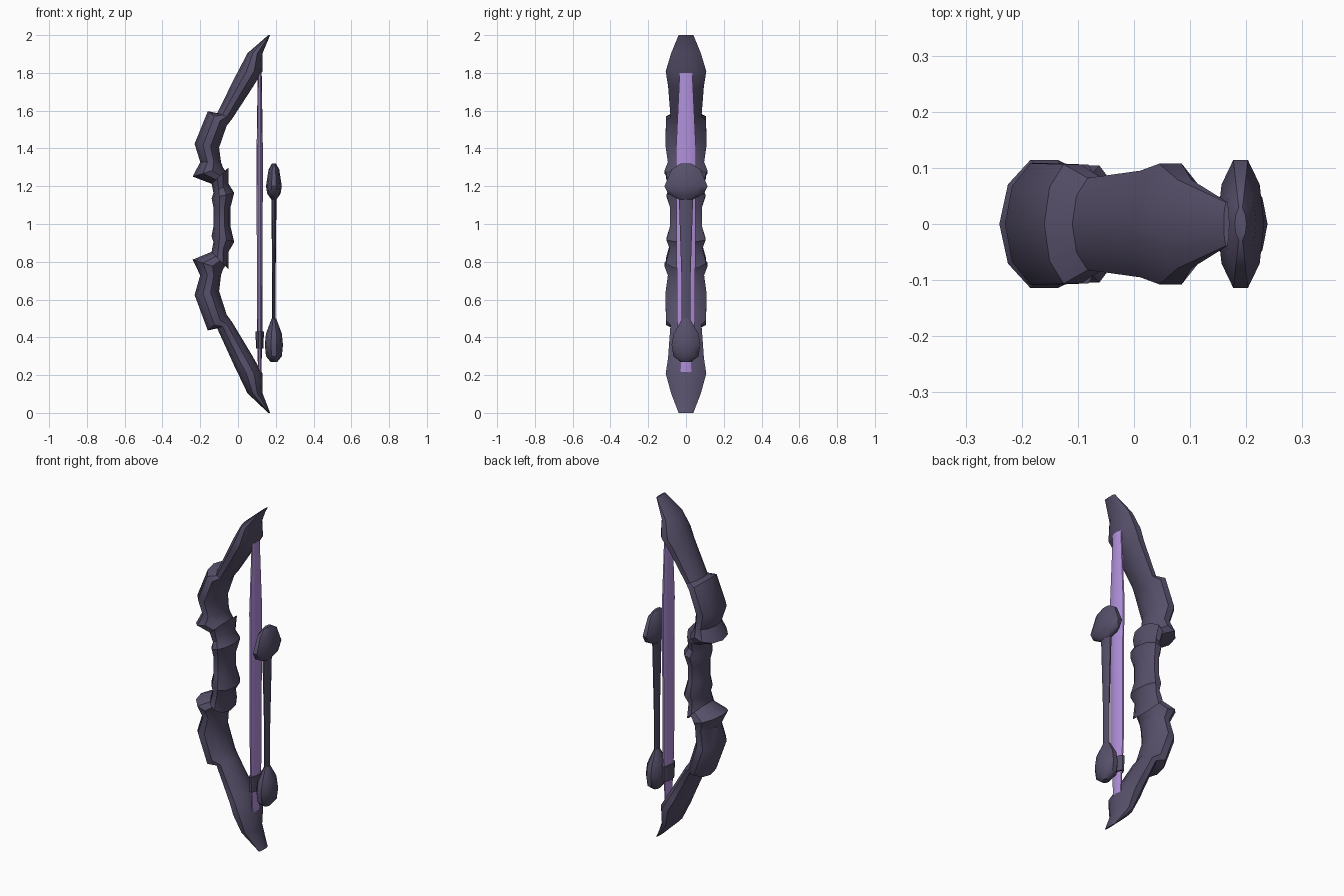
import bpy
import bmesh
from math import cos, sin, hypot, radians, tau

default_cube = bpy.data.objects.get("Cube")
if default_cube:
    bpy.data.objects.remove(default_cube, do_unlink=True)


def make_material(name, colour):
    material = bpy.data.materials.new(name)
    material.use_nodes = True
    material.diffuse_color = colour
    shader = material.node_tree.nodes["Principled BSDF"]
    shader.inputs["Base Color"].default_value = colour
    return material


dark_wood = make_material("dark violet wood", (.095, .08, .145, 1))
lilac = make_material("lilac string", (.44, .28, .71, 1))


def finish(bm, name, material):
    """Turn a bmesh into a softly shaded object with one colour."""
    bmesh.ops.recalc_face_normals(bm, faces=bm.faces)
    mesh = bpy.data.meshes.new(name)
    bm.to_mesh(mesh)
    bm.free()
    mesh.materials.append(material)
    part = bpy.data.objects.new(name, mesh)
    bpy.context.collection.objects.link(part)
    bpy.ops.object.select_all(action='DESELECT')
    part.select_set(True)
    bpy.context.view_layer.objects.active = part
    bpy.ops.object.shade_smooth_by_angle(angle=radians(40))


def loft(name, sections, material, sides=10):
    """Skin elliptical rings, each spanning an outer and an inner point."""
    bm = bmesh.new()
    rings = []
    for outer_x, outer_z, inner_x, inner_z, depth in sections:
        ring = []
        for i in range(sides):
            angle = tau * i / sides
            blend = (1 + cos(angle)) / 2
            x = outer_x + (inner_x - outer_x) * blend
            z = outer_z + (inner_z - outer_z) * blend
            ring.append(bm.verts.new((x, depth * sin(angle), z)))
        rings.append(ring)
    for ring, following in zip(rings, rings[1:]):
        for i in range(sides):
            j = (i + 1) % sides
            bm.faces.new((ring[i], ring[j], following[j], following[i]))
    bm.faces.new(rings[0])
    bm.faces.new(rings[-1])
    finish(bm, name, material)


def bow_sections(half_profile, side):
    """Place a half profile above or below the grip; wide rings are deep."""
    def height(h):
        return 1 + side * h + .04 * (1 - h)

    sections = []
    for outer_x, outer_h, inner_x, inner_h in half_profile:
        width = hypot(inner_x - outer_x, inner_h - outer_h)
        depth = min(.12, .035 + width * .6)
        sections.append((outer_x, height(outer_h), inner_x, height(inner_h), depth))
    return sections


def rod(name, centre_x, flatness, profile, material=dark_wood):
    """Upright flattened rod from pairs of height and half depth."""
    sections = []
    for z, depth in profile:
        half_width = depth * flatness
        sections.append((centre_x - half_width, z, centre_x + half_width, z, depth))
    loft(name, sections, material)


# Thorned limbs: the same profile serves above and below the grip
half_limb = [
    (.16, 1, .17, 1),
    (.05, .9, .13, .9),
    (0, .8, .13, .8),
    (-.02, .76, .07, .7),
    (-.11, .57, -.03, .54),
    (-.16, .58, -.06, .5),
    (-.23, .4, -.1, .38),
    (-.2, .3, -.09, .3),
    (-.24, .22, -.08, .27),
    (-.14, .18, -.06, .24),
]
for name, side in (("upper_limb", 1), ("lower_limb", -1)):
    loft(name, bow_sections(half_limb, side), dark_wood)

# Grip with a pair of flared collars at each end
half_grip = [
    (-.14, .18, -.05, .27),
    (-.13, .13, -.05, .18),
    (-.14, .1, -.02, .13),
    (-.13, .05, -.04, .05),
]
upper_grip = bow_sections(half_grip, 1)
lower_grip = bow_sections(half_grip, -1)
loft("grip", upper_grip + lower_grip[::-1], dark_wood)

# Flattened string and its dark wrapping
string_x = .115
rod("bow_string", string_x, .3, [(1.8, .035), (1.4, .055), (.5, .05), (.2, .03)], lilac)
rod("string_wrap", string_x, .4, [(.43, .055), (.34, .05)])

# Arrow: flat head, thin shaft, rounded nock
arrow_x = .19
rod("arrow_head", arrow_x, .35,
    [(1.32, .03), (1.29, .08), (1.2, .12), (1.16, .1), (1.13, .04)])
rod("arrow_shaft", arrow_x, .35, [(1.15, .04), (.7, .025), (.45, .025)])
rod("arrow_nock", arrow_x, .6,
    [(.5, .02), (.42, .07), (.36, .08), (.3, .07), (.27, .03)])
